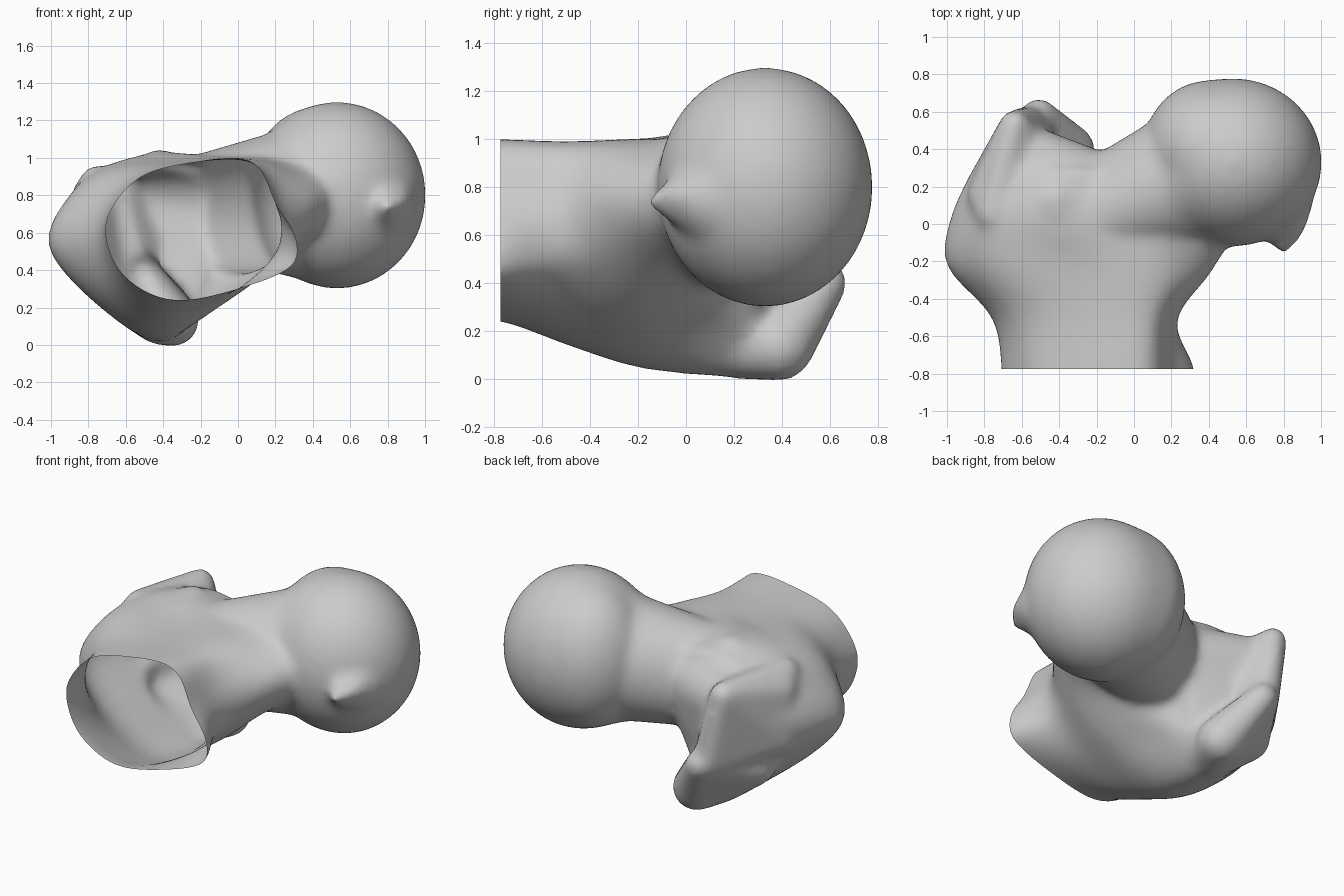
import bpy, bmesh
from mathutils import Vector

cube = bpy.data.objects.get("Cube")
if cube:
    bpy.data.objects.remove(cube, do_unlink=True)

bone = bmesh.new()


def add_part(part):
    """Copy a closed part into the bone, facing outwards."""
    bmesh.ops.recalc_face_normals(part, faces=part.faces[:])
    new = {v: bone.verts.new(v.co) for v in part.verts}
    for f in part.faces:
        bone.faces.new([new[v] for v in f.verts])
    part.free()


def blob(*balls):
    """Convex skin around ellipsoids given as (centre, radius or radii)."""
    ball, skin = bmesh.new(), bmesh.new()
    bmesh.ops.create_icosphere(ball, subdivisions=4, radius=1)
    for centre, radii in balls:
        r = Vector(radii) if isinstance(radii, tuple) else Vector((radii,) * 3)
        for v in ball.verts:
            skin.verts.new(Vector(centre) + v.co * r)
    hull = bmesh.ops.convex_hull(skin, input=skin.verts[:])
    inside = {g for key in ("geom_interior", "geom_unused") for g in hull[key]
              if isinstance(g, bmesh.types.BMVert)}
    bmesh.ops.delete(skin, geom=list(inside), context='VERTS')
    add_part(skin)
    ball.free()


def catmull(a, b, c, d, t):
    return b + .5 * t * (c - a + t * (2 * a - 5 * b + 4 * c - d + t * (3 * (b - c) + d - a)))


def loft(sections, steps=5):
    """Smooth closed skin through (y, [(x, z), ...]) sections."""
    rows = [[Vector((x, y, z)) for x, z in ring] for y, ring in sections]
    n, last = len(rows[0]), len(rows) - 1
    rows = [[catmull(r[i - 1], r[i], r[(i + 1) % n], r[(i + 2) % n], k / steps)
             for i in range(n) for k in range(steps)] for r in rows]
    path = []
    for j in range(last):
        quad = [rows[max(0, min(last, j + o))] for o in (-1, 0, 1, 2)]
        path += [[catmull(*p, k / steps) for p in zip(*quad)] for k in range(steps)]
    path.append(rows[-1])
    part = bmesh.new()
    rings = [[part.verts.new(p) for p in r] for r in path]
    m = len(rings[0])
    for r, s in zip(rings, rings[1:]):
        for i in range(m):
            part.faces.new((r[i], r[(i + 1) % m], s[(i + 1) % m], s[i]))
    for end in (rings[0], rings[-1]):
        part.faces.new(end)
    bmesh.ops.triangulate(part, faces=part.faces[:])
    add_part(part)


# Shaft, widening towards the back
opening = [(-.71, .6), (-.65, .77), (-.5, .91), (-.25, .975), (0, 1.0), (.12, .94),
           (.2, .76), (.31, .58), (.29, .42), (0, .3), (-.35, .24), (-.61, .37)]
loft([
    (-.95, opening),
    (-.77, opening),
    (-.5, [(-.76, .55), (-.7, .78), (-.52, .92), (-.25, .975), (0, .99), (.13, .94),
           (.22, .76), (.23, .6), (.17, .45), (-.05, .27), (-.37, .14), (-.64, .28)]),
    (-.22, [(-1.0, .52), (-.88, .8), (-.65, .95), (-.3, .99), (0, 1.0), (.22, .96),
            (.42, .82), (.41, .66), (.22, .45), (-.03, .25), (-.4, .05), (-.72, .2)]),
    (.05, [(-.97, .53), (-.88, .81), (-.72, .95), (-.42, 1.03), (-.1, 1.0), (.15, 1.0),
           (.47, .9), (.47, .64), (.12, .44), (-.12, .25), (-.39, .015), (-.69, .17)]),
    (.3, [(-.85, .55), (-.81, .78), (-.7, .9), (-.42, .98), (-.2, .95), (-.05, .87),
          (.05, .75), (-.05, .6), (-.27, .45), (-.25, .2), (-.39, 0), (-.65, .16)]),
])

# Neck flaring into the ball head, with a low pointed lip
blob(((-.2, .05, .7), (.2, .3, .32)), ((.38, .28, .78), (.38, .38, .4)))
blob(((.1, .17, .74), (.1, .3, .33)), ((.35, .31, .79), (.28, .39, .44)))
blob(((.53, .33, .8), (.475, .45, .5)), ((.41, .4, .81), (.36, .37, .46)))
blob(((.76, .14, .75), .2), ((.8, -.135, .74), .03), ((.87, -.04, .77), .04))

# Large rear process, its upper edge running from a side knob to the rear tip
blob(((-.64, .53, .87), .08), ((-.76, .05, .875), .085), ((-.79, .15, .8), .1),
     ((-.81, .18, .5), .1), ((-.55, .55, .42), .09), ((-.55, .25, .65), .2))

# Crest running down to the rounded lobe
blob(((-.51, .585, .4), .09), ((-.35, .39, .135), .145), ((-.68, .25, .32), .13),
     ((-.42, .2, .14), .14))

# Shallow saddle between the rear process and the neck
blob(((-.24, .17, .72), .23), ((-.52, .32, .74), .19), ((-.4, .32, .45), .1),
     ((-.6, .3, .5), .15), ((-.3, .24, .27), .08))

# Low swelling on the upper side
blob(((-.42, .13, .96), .09), ((-.38, -.05, .86), .16), ((-.55, .1, .9), .09))

# Merge everything into one smooth skin
raw = bpy.data.meshes.new("raw_bone")
bone.to_mesh(raw)
bone.free()
obj = bpy.data.objects.new("thigh_bone_end", raw)
bpy.context.collection.objects.link(obj)
merge = obj.modifiers.new("merge", 'REMESH')
merge.mode = 'VOXEL'
merge.voxel_size = .022
soften = obj.modifiers.new("soften", 'SMOOTH')
soften.factor = .5
soften.iterations = 22
bpy.context.view_layer.update()
mesh = bpy.data.meshes.new_from_object(
    obj.evaluated_get(bpy.context.evaluated_depsgraph_get()))
obj.modifiers.clear()
obj.data = mesh
mesh.name = "thigh_bone_end"

# Cut the shaft open at the front
cut = bmesh.new()
cut.from_mesh(mesh)
bmesh.ops.bisect_plane(cut, geom=cut.verts[:] + cut.edges[:] + cut.faces[:],
                       plane_co=(0, -.775, 0), plane_no=(0, -1, 0), clear_outer=True)
cut.to_mesh(mesh)
cut.free()
mesh.shade_smooth()

# Plain grey
grey = bpy.data.materials.new("light_grey")
grey.use_nodes = True
colour = (.6, .6, .6, 1)
grey.diffuse_color = colour
grey.node_tree.nodes["Principled BSDF"].inputs["Base Color"].default_value = colour
mesh.materials.clear()
mesh.materials.append(grey)
